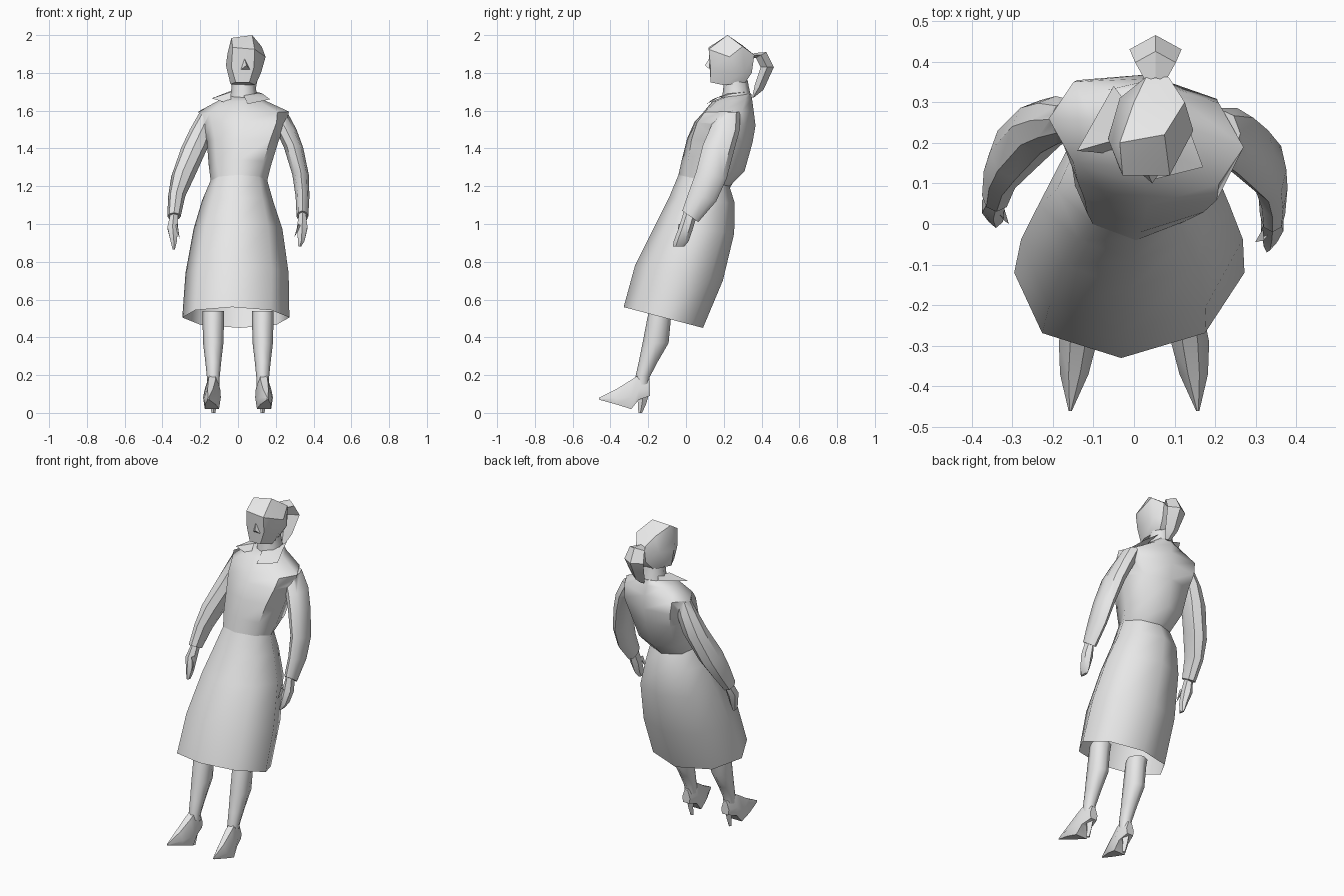
import bpy, bmesh, math

cloth = bpy.data.materials.new("light grey")
cloth.diffuse_color = (0.8, 0.8, 0.8, 1)


def smooth(ob, angle):
    bpy.ops.object.select_all(action='DESELECT')
    ob.select_set(True)
    bpy.context.view_layer.objects.active = ob
    bpy.ops.object.shade_smooth_by_angle(angle=math.radians(angle))


def finish(name, bm, angle=40):
    bmesh.ops.recalc_face_normals(bm, faces=bm.faces)
    me = bpy.data.meshes.new(name)
    bm.to_mesh(me)
    bm.free()
    me.materials.append(cloth)
    ob = bpy.data.objects.new(name, me)
    bpy.context.collection.objects.link(ob)
    smooth(ob, angle)
    return ob


def merge(base, others, angle):
    """Fuse closed parts into one skin without hidden inner walls."""
    for o in others:
        smooth(base, angle)
        mod = base.modifiers.new("fuse", 'BOOLEAN')
        mod.operation, mod.solver, mod.object = 'UNION', 'EXACT', o
        bpy.ops.object.modifier_apply(modifier=mod.name)
        bpy.data.objects.remove(o)
    smooth(base, angle)


def loft(name, rings, cap_start=True, cap_end=True, angle=40):
    """Skin a list of point rings."""
    bm = bmesh.new()
    vs = [[bm.verts.new(p) for p in r] for r in rings]
    n = len(vs[0])
    for a, b in zip(vs, vs[1:]):
        for i in range(n):
            j = (i + 1) % n
            bm.faces.new((a[i], a[j], b[j], b[i]))
    if cap_start:
        bm.faces.new(vs[0])
    if cap_end:
        bm.faces.new(vs[-1][::-1])
    return finish(name, bm, angle)


def oval(xl, xr, yf, yb, zf, zb, n=8, yaw=0, power=1, skew=0):
    """Ring given by left/right, front/back and its front and back heights."""
    out = []
    for i in range(n):
        t = 2 * math.pi * i / n - math.pi / 2
        c, s = (math.copysign(abs(v) ** power, v) if abs(v) > 1e-6 else 0
                for v in (math.cos(t), math.sin(t)))
        x, y = (xl + xr) / 2 + (xr - xl) / 2 * c, (yf + yb) / 2 + (yb - yf) / 2 * s
        z = zf + (zb - zf) * (s + 1) / 2
        out.append((x + skew * s, y + yaw * c, z))   # yaw brings one side forward
    return out


def slab(y, cx, hw, top, bottom):
    """Six-sided upright section of a shoe."""
    m = bottom + (top - bottom) * 0.4
    return [(cx - hw, y, m), (cx - hw * .8, y, bottom), (cx + hw * .8, y, bottom),
            (cx + hw, y, m), (cx + hw * .4, y, top), (cx - hw * .4, y, top)]


def patch(name, pts, faces):
    bm = bmesh.new()
    v = [bm.verts.new(p) for p in pts]
    for f in faces:
        bm.faces.new([v[i] for i in f])
    return finish(name, bm, 20)


# skirt, open at the hem
waist = (-.145, .155, -.04, .23, 1.26, 1.2)
loft("skirt", [oval(*r[:6], skew=r[6]) for r in (
    (-.295, .272, -.33, .09, .56, .45, .02),
    (-.278, .268, -.27, .195, .78, .7, .015),
    (-.235, .235, -.16, .255, 1.0, .95, .01),
    (-.19, .185, -.09, .258, 1.14, 1.11, 0),
    waist + (0,))], cap_start=False, cap_end=False, angle=85)

# jacket body, right shoulder turned forward
jacket = loft("jacket", [oval(*r[:6], yaw=r[6], power=r[7]) for r in (
    waist + (0, 1),
    (-.155, .175, -.022, .31, 1.34, 1.28, -.01, .8),
    (-.165, .215, .005, .352, 1.45, 1.43, -.02, .75),
    (-.19, .255, .045, .368, 1.54, 1.52, -.03, .75),
    (-.21, .27, .09, .358, 1.59, 1.60, -.035, .85),
    (-.10, .14, .14, .35, 1.65, 1.66, -.01, .9),
    (-.04, .1, .19, .345, 1.67, 1.69, 0, 1))], angle=60)

# sleeves, cuffs and hands
arms = {
    "right": (0.0, [
        (.15, .262, .16, .285, 1.585, 1.595), (.2, .31, .125, .285, 1.50, 1.50),
        (.243, .345, .09, .255, 1.42, 1.39), (.288, .375, .055, .215, 1.28, 1.24),
        (.305, .378, .015, .16, 1.17, 1.12), (.31, .372, -.02, .065, 1.07, 1.01)],
        [(.32, .362, -.01, .05, 1.07, 1.02), (.308, .372, -.035, .035, .99, .97),
         (.315, .355, -.065, .015, .91, .91), (.318, .335, -.07, -.01, .88, .88)],
        [(.318, -.01, 1.0), (.32, -.04, 1.0), (.335, -.02, .99), (.298, -.045, .93)]),
    "left": (0.05, [
        (-.207, -.10, .16, .255, 1.58, 1.59), (-.255, -.13, .145, .265, 1.50, 1.50),
        (-.3, -.16, .125, .255, 1.42, 1.39), (-.354, -.23, .06, .20, 1.28, 1.22),
        (-.37, -.28, .02, .14, 1.17, 1.12), (-.374, -.303, -.02, .06, 1.06, 1.02)],
        [(-.36, -.315, 0, .045, 1.07, 1.02), (-.378, -.315, -.04, .025, .99, .97),
         (-.36, -.32, -.06, .0, .91, .91), (-.347, -.333, -.06, -.02, .865, .865)],
        [(-.32, -.01, 1.0), (-.322, -.04, 1.0), (-.335, -.02, .99), (-.308, -.05, .92)]),
}
sleeves = []
for side, (dy, sleeve, hand, thumb) in arms.items():
    def ring(r, n):
        return oval(r[0], r[1], r[2] + dy, r[3] + dy, r[4], r[5], n)
    sleeves.append(loft(side + "_sleeve", [ring(r, 8) for r in sleeve]))
    loft(side + "_hand", [ring(r, 6) for r in hand], cap_start=False, angle=30)
    patch(side + "_thumb", [(x, y + dy, z) for x, y, z in thumb],
          [(0, 1, 3), (1, 2, 3), (2, 0, 3)])
merge(jacket, sleeves, 60)
# open the waist where it meets the skirt
bm = bmesh.new()
bm.from_mesh(jacket.data)
bmesh.ops.delete(bm, geom=[f for f in bm.faces if f.normal.z < -.8
                           and f.calc_center_median().z > 1.15 and f.calc_area() > .03],
                 context='FACES_ONLY')
bm.to_mesh(jacket.data)
bm.free()

# legs, shoes and heels
for side, s in (("left", -1), ("right", 1)):
    cx = s * .131
    loft(side + "_leg", [oval(cx - w, cx + w, f, b, z, z, 8) for w, f, b, z in (
        (.058, -.195, -.07, .54), (.057, -.205, -.08, .5), (.054, -.23, -.092, .37),
        (.042, -.25, -.15, .27), (.034, -.268, -.192, .19), (.032, -.27, -.2, .14))],
        cap_start=False, cap_end=False, angle=70)
    shoe = loft(side + "_shoe", [slab(*r) for r in (
        (-.46, s * .157, .004, .08, .07), (-.37, s * .147, .035, .125, .045),
        (-.29, s * .138, .047, .175, .02), (-.25, s * .135, .042, .2, .07),
        (-.19, s * .132, .026, .17, .09))], angle=50)
    heel = loft(side + "_heel", [oval(s * .13 - w, s * .13 + w, f, b, z, z, 4) for w, f, b, z in (
        (.026, -.258, -.193, .11), (.016, -.255, -.21, .05), (.011, -.252, -.232, 0))])
    merge(shoe, [heel], 50)

# neck
loft("neck", [oval(*r, 8) for r in (
    (-.045, .105, .19, .345, 1.66, 1.67), (-.035, .095, .195, .332, 1.70, 1.73),
    (-.032, .092, .2, .327, 1.745, 1.76))], cap_start=False, cap_end=False, angle=60)

# faceted head, wrapped around a few corner points
bm = bmesh.new()
for p in (
        (-.035, .2, 1.985), (.075, .22, 2.0), (-.028, .12, 1.935), (.088, .12, 1.925),   # crown, brow
        (.125, .3, 1.94), (.146, .23, 1.885), (.0, .3, 1.945),                           # sides of hair
        (.03, .362, 1.895), (.085, .362, 1.895), (.03, .348, 1.8), (.085, .348, 1.8),    # back
        (-.064, .21, 1.84), (-.056, .19, 1.9), (-.035, .31, 1.86),                       # left cheek
        (.122, .22, 1.8), (.115, .31, 1.81),                                             # right cheek
        (-.035, .135, 1.83), (.085, .13, 1.83),                                          # face
        (-.012, .13, 1.75), (.06, .13, 1.75), (-.04, .2, 1.74), (.092, .2, 1.735),       # chin, jaw
        (.0, .315, 1.75), (.075, .315, 1.75)):                                           # nape
    bm.verts.new(p)
bmesh.ops.convex_hull(bm, input=bm.verts)
bmesh.ops.delete(bm, geom=[v for v in bm.verts if not v.link_faces], context='VERTS')
finish("head", bm, 35)
patch("nose", [(.035, .122, 1.875), (.005, .135, 1.81), (.07, .135, 1.81), (.045, .1, 1.84)],
      [(0, 1, 3), (1, 2, 3), (2, 0, 3)])

# ponytail with a diamond section
loft("ponytail", [oval(.053 - w, .053 + w, f, b, zf, zb, 4) for w, f, b, zf, zb in (
    (.025, .345, .36, 1.88, 1.905), (.05, .37, .425, 1.88, 1.91),
    (.064, .395, .465, 1.83, 1.83), (.043, .365, .41, 1.74, 1.71),
    (.018, .35, .36, 1.67, 1.67))], cap_start=False, angle=30)

# open collar: two lapels around the neck
patch("left_lapel", [(-.05, .34, 1.70), (-.14, .18, 1.665), (-.04, .172, 1.635),
                     (-.035, .21, 1.70), (-.02, .30, 1.71)],
      [(0, 1, 3), (1, 2, 3), (0, 3, 4)])
patch("right_lapel", [(.10, .33, 1.70), (.13, .25, 1.69), (.17, .14, 1.66),
                      (.05, .11, 1.635), (.03, .19, 1.68), (.09, .22, 1.69)],
      [(0, 1, 5), (1, 2, 5), (2, 3, 4, 5)])
